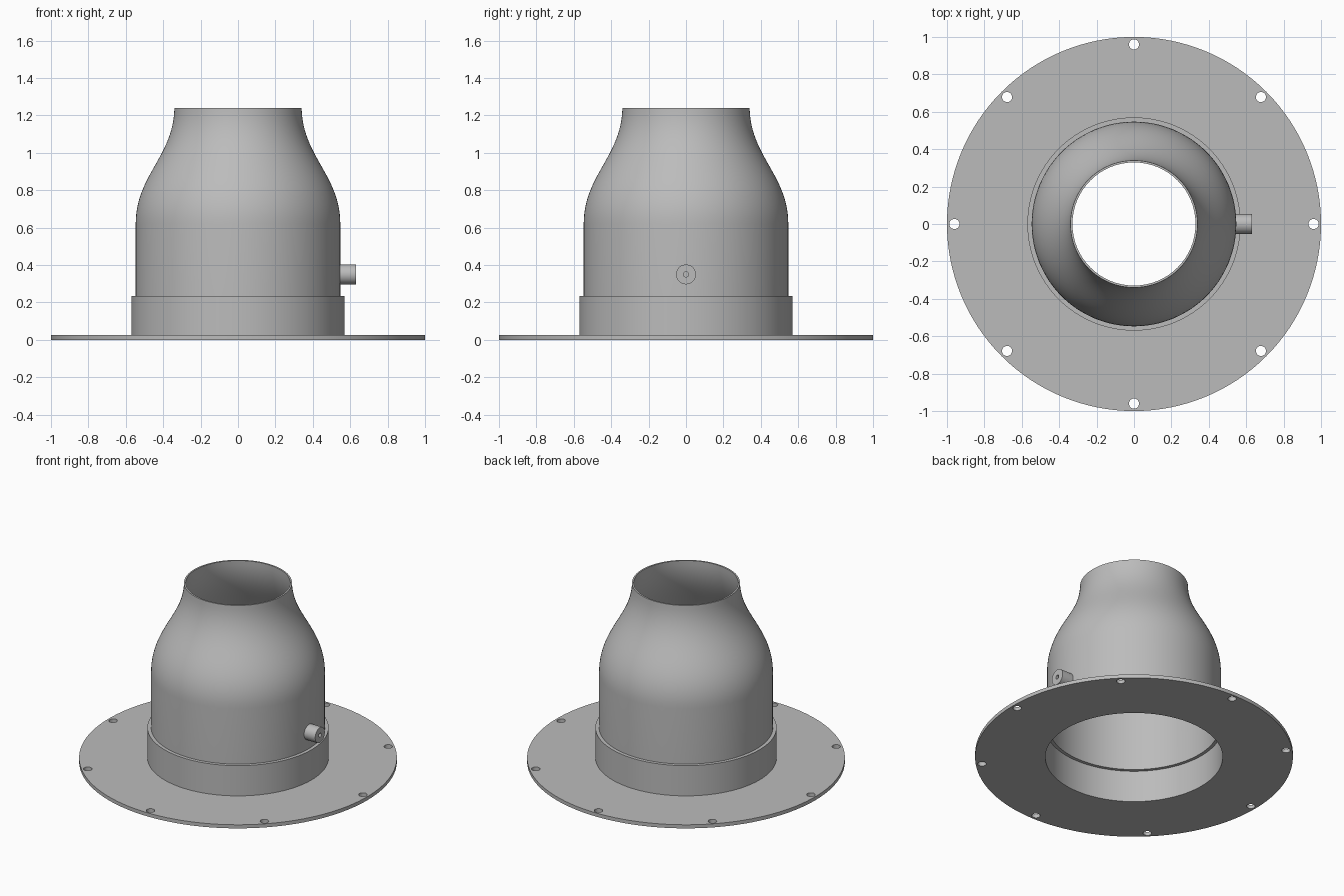
import bpy, bmesh, math
from mathutils import Matrix, Vector

if "Cube" in bpy.data.objects:
    bpy.data.objects.remove(bpy.data.objects["Cube"])

SEGMENTS = 128

# Single grey material
grey = bpy.data.materials.new("light_grey")
grey.use_nodes = True
COLOUR = (0.5, 0.5, 0.5, 1)
grey.diffuse_color = COLOUR
grey.node_tree.nodes["Principled BSDF"].inputs["Base Color"].default_value = COLOUR


def make_object(name, bm):
    bmesh.ops.recalc_face_normals(bm, faces=bm.faces)
    mesh = bpy.data.meshes.new(name)
    bm.to_mesh(mesh)
    bm.free()
    mesh.materials.append(grey)
    obj = bpy.data.objects.new(name, mesh)
    bpy.context.collection.objects.link(obj)
    return obj


def revolve(name, profile, segments=SEGMENTS):
    """Spin a closed (radius, height) outline about z."""
    bm = bmesh.new()
    verts = [bm.verts.new((r, 0, z)) for r, z in profile]
    edges = [bm.edges.new((v, verts[i - 1])) for i, v in enumerate(verts)]
    bmesh.ops.spin(bm, geom=verts + edges, cent=(0, 0, 0), axis=(0, 0, 1),
                   angle=math.tau, steps=segments, use_merge=True)
    bmesh.ops.remove_doubles(bm, verts=bm.verts, dist=1e-5)
    return make_object(name, bm)


def drill(name, matrices, radius, depth):
    """One hidden cutter made of a cylinder at each matrix."""
    bm = bmesh.new()
    for m in matrices:
        bmesh.ops.create_cone(bm, cap_ends=True, segments=32, radius1=radius,
                              radius2=radius, depth=depth, matrix=m)
    cutter = make_object(name, bm)
    cutter.hide_render = True
    cutter.hide_set(True)
    return cutter


def cut(obj, cutter):
    mod = obj.modifiers.new("holes", 'BOOLEAN')
    mod.operation, mod.solver, mod.object = 'DIFFERENCE', 'EXACT', cutter


def smooth(obj):
    bpy.ops.object.select_all(action='DESELECT')
    obj.select_set(True)
    bpy.context.view_layer.objects.active = obj
    bpy.ops.object.shade_smooth_by_angle(angle=math.radians(30))


def s_curve(a, b, c, d, steps=24):
    """Cubic curve through two ends with two handles."""
    a, b, c, d = map(Vector, (a, b, c, d))
    points = []
    for i in range(steps + 1):
        t = i / steps
        u = 1 - t
        points.append(a*u**3 + 3*b*u*u*t + 3*c*u*t*t + d*t**3)
    return points


# Base flange with eight bolt holes
flange = revolve("base_flange", [(0.558, 0), (1, 0), (1, 0.025), (0.558, 0.025)])
bolts = [Matrix.Rotation(i * math.tau / 8, 4, 'Z') @ Matrix.Translation((0.96, 0, 0))
         for i in range(8)]
cut(flange, drill("bolt_hole_cutter", bolts, 0.027, 0.2))

# Collar socket, its top lip closing in on the bell
collar = revolve("collar", [(0.558, 0.025), (0.57, 0.025), (0.57, 0.235),
                            (0.546, 0.235), (0.546, 0.22), (0.558, 0.22)])

# Thin bell: straight below, S-curved up to the narrow mouth
WALL = 0.011
outer = s_curve((0.547, 0.62), (0.547, 0.88), (0.345, 0.98), (0.34, 1.24))
inner = [(r - WALL, z) for r, z in reversed(outer)]
bell = revolve("bell_housing", [(0.547, 0.22), *outer, *inner, (0.547 - WALL, 0.22)])

# Side port, turned to point along +x
port = revolve("side_port", [(0.014, 0.54), (0.053, 0.54), (0.053, 0.63), (0.014, 0.63)], 48)
port.data.transform(Matrix.Translation((0, 0, 0.35)) @ Matrix.Rotation(math.pi / 2, 4, 'Y'))
bore = Matrix.Translation((0.55, 0, 0.35)) @ Matrix.Rotation(math.pi / 2, 4, 'Y')
cut(bell, drill("port_bore_cutter", [bore], 0.014, 0.1))

for part in (flange, collar, bell, port):
    smooth(part)
